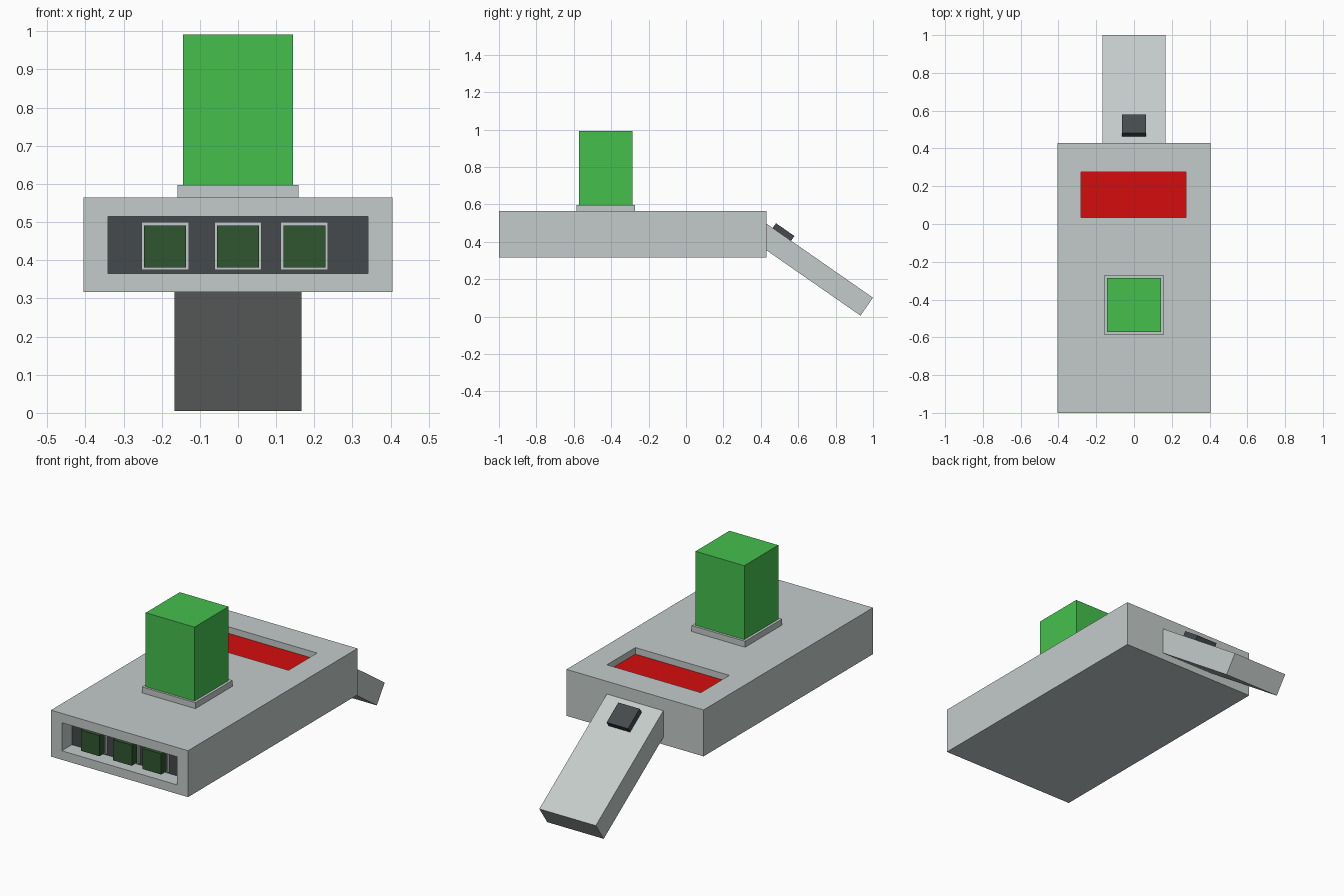
import bpy
import bmesh
import math
from mathutils import Matrix, Vector

if "Cube" in bpy.data.objects:
    bpy.data.objects.remove(bpy.data.objects["Cube"], do_unlink=True)


def material(name, rgb):
    mat = bpy.data.materials.new(name)
    mat.use_nodes = True
    color = (*rgb, 1.0)
    mat.diffuse_color = color
    mat.node_tree.nodes["Principled BSDF"].inputs["Base Color"].default_value = color
    return mat


GREY = material("light grey", (0.55, 0.60, 0.59))
DARK = material("charcoal", (0.06, 0.068, 0.072))
GREEN = material("bright green", (0.06, 0.53, 0.075))
DEEP = material("deep green", (0.03, 0.09, 0.03))
RED = material("red", (0.66, 0.004, 0.004))


def box(name, x, y, z, mat, matrix=Matrix()):
    """Box spanning the given (low, high) ranges, optionally transformed."""
    bm = bmesh.new()
    bmesh.ops.create_cube(bm, size=1)
    size = [r[1] - r[0] for r in (x, y, z)]
    centre = [(r[0] + r[1]) / 2 for r in (x, y, z)]
    bmesh.ops.transform(
        bm, verts=bm.verts,
        matrix=matrix @ Matrix.Translation(centre) @ Matrix.Diagonal((*size, 1)))
    mesh = bpy.data.meshes.new(name)
    bm.to_mesh(mesh)
    bm.free()
    obj = bpy.data.objects.new(name, mesh)
    bpy.context.collection.objects.link(obj)
    mesh.materials.append(mat)
    return obj


def cut(target, cutter):
    """Carve the cutter out of the target and discard it."""
    mod = target.modifiers.new("recess", "BOOLEAN")
    mod.operation = "DIFFERENCE"
    mod.solver = "EXACT"
    mod.object = cutter
    bpy.context.view_layer.objects.active = target
    bpy.ops.object.modifier_apply(modifier=mod.name)
    bpy.data.objects.remove(cutter, do_unlink=True)


# Body with a recess in its front and a shallow one in its top
body = box("body", (-0.405, 0.405), (-1, 0.43), (0.317, 0.565), GREY)
PORT_Y, SCREEN_Z = -0.915, 0.53
cut(body, box("port_cutter", (-0.341, 0.341), (-1.1, PORT_Y), (0.365, 0.515), GREY))
cut(body, box("screen_cutter", (-0.28, 0.275), (0.034, 0.275), (SCREEN_Z, 0.7), GREY))

# Recess floors are coloured by where they lie
body.data.materials.clear()
for mat in (GREY, DARK, RED):
    body.data.materials.append(mat)
for face in body.data.polygons:
    face.material_index = 0
    if face.normal.y < -0.9 and abs(face.center.y - PORT_Y) < 0.005:
        face.material_index = 1
    elif face.normal.z > 0.9 and abs(face.center.z - SCREEN_Z) < 0.005:
        face.material_index = 2

# Three framed blocks inside the front recess
for side, x in (("right", -0.191), ("middle", 0.0), ("left", 0.174)):
    box(side + "_port_frame", (x - 0.062, x + 0.062), (-0.932, PORT_Y),
        (0.374, 0.5), GREY)
    box(side + "_port_block", (x - 0.055, x + 0.055), (-0.975, -0.93),
        (0.381, 0.491), DEEP)

# Tall block on its base plate
box("base_plate", (-0.158, 0.158), (-0.585, -0.273), (0.563, 0.597), GREY)
box("tall_block", (-0.144, 0.144), (-0.573, -0.286), (0.597, 0.992), GREEN)

# Sloping handle: local y runs down the slope from its top edge at the body
slope = Matrix.Translation(Vector((0, 0.42, 0.504))) @ Matrix.Rotation(
    math.radians(-34.8), 4, "X")
box("handle", (-0.167, 0.167), (0, 0.706), (-0.117, 0), GREY, slope)
box("handle_button", (-0.063, 0.063), (0.053, 0.173), (-0.01, 0.031), DARK, slope)
